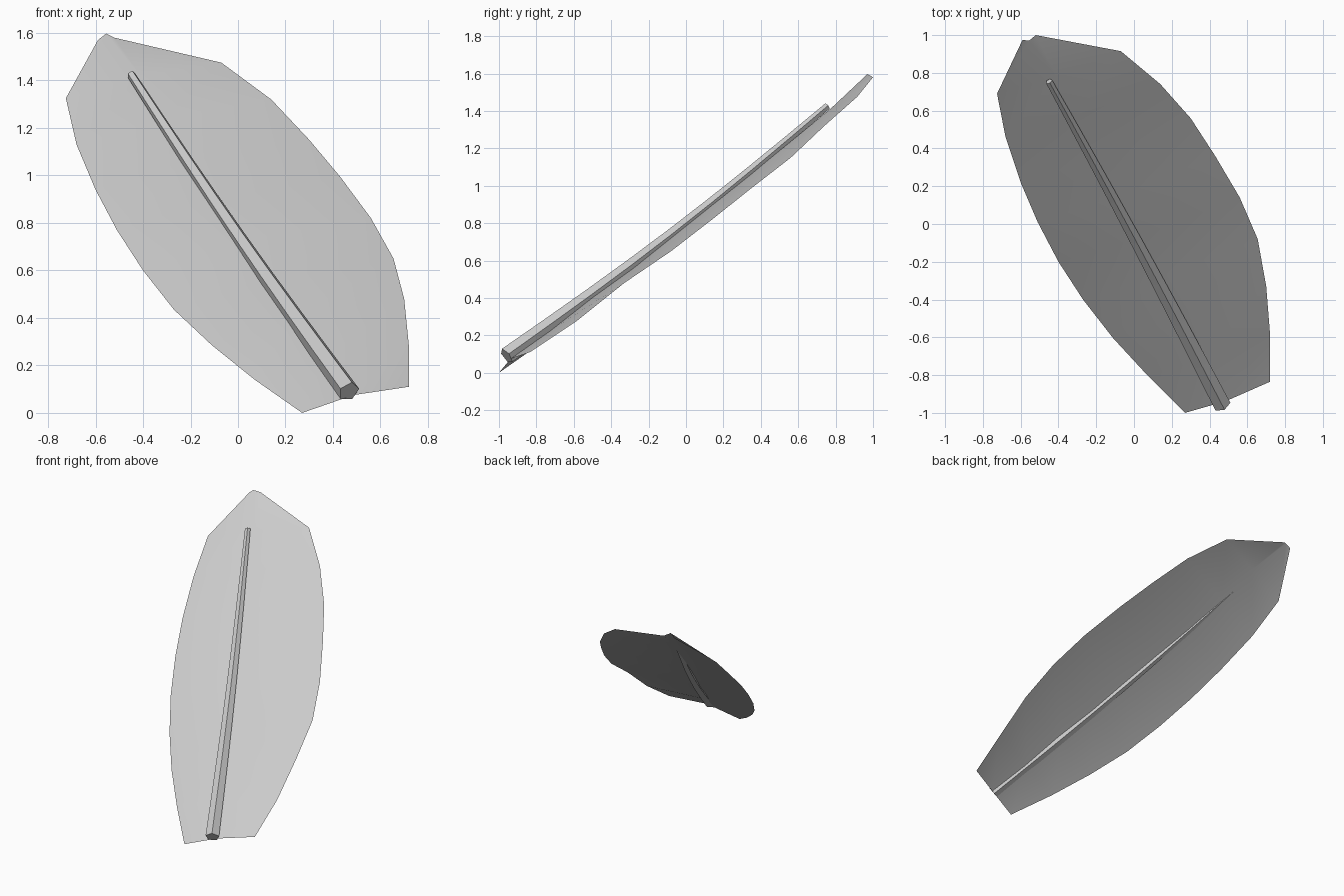
import bpy, bmesh, math
from mathutils import Vector

if "Cube" in bpy.data.objects:
    bpy.data.objects.remove(bpy.data.objects["Cube"], do_unlink=True)

# One plain grey for the whole leaf
grey = bpy.data.materials.new("pale_grey")
grey.use_nodes = True
colour = (0.6, 0.6, 0.6, 1)
grey.diffuse_color = colour
grey.node_tree.nodes["Principled BSDF"].inputs["Base Color"].default_value = colour

# Blade outline, base to tip
left_edge = [(.27, -1, 0), (.07, -.80, .14), (-.11, -.605, .285), (-.27, -.40, .435),
             (-.40, -.20, .60), (-.51, .01, .77), (-.60, .22, .94), (-.68, .46, 1.13),
             (-.725, .69, 1.325), (-.59, .975, 1.57)]
right_edge = [(.72, -.835, .11), (.72, -.58, .28), (.70, -.33, .48), (.655, -.08, .65),
              (.56, .14, .82), (.43, .36, .995), (.30, .56, 1.15), (.14, .74, 1.32),
              (-.07, .915, 1.475), (-.52, 1, 1.58)]
up = Vector((.03, -.6, .8)).normalized()


def finish(name, bm):
    mesh = bpy.data.meshes.new(name)
    bm.to_mesh(mesh)
    bm.free()
    mesh.materials.append(grey)
    obj = bpy.data.objects.new(name, mesh)
    bpy.context.collection.objects.link(obj)
    return obj


def bridge(bm, a, b, closed=False):
    for i in range(len(a) if closed else len(a) - 1):
        j = (i + 1) % len(a)
        bm.faces.new((a[i], a[j], b[j], b[i]))


# Thin blade, raised a little along its middle
bm = bmesh.new()
rows = []
for i, (l, r) in enumerate(zip(left_edge, right_edge)):
    l, r = Vector(l), Vector(r)
    bow = math.sin(math.pi * min(i / 8, 1))
    middle = l.lerp(r, .48 - .08 * bow) + up * (.028 + .012 * bow)
    rows.append([bm.verts.new(p) for p in (l, middle, r)])
for a, b in zip(rows, rows[1:]):
    bridge(bm, a, b)
blade = finish("leaf_blade", bm)
bpy.ops.object.select_all(action="DESELECT")
blade.select_set(True)
bpy.context.view_layer.objects.active = blade
bpy.ops.object.shade_smooth_by_angle(angle=math.radians(30))

# Tapered five-sided midrib with a slight sag
bm = bmesh.new()
start, end = Vector((.467, -.96, .09)), Vector((-.45, .755, 1.425))
axis = (end - start).normalized()
normal = (up - axis * up.dot(axis)).normalized()
across = axis.cross(normal)
rings = []
for i in range(9):
    t = i / 8
    centre = start.lerp(end, t) - normal * .03 * math.sin(math.pi * t)
    radius = .047 - .028 * t
    angles = [math.radians(3 + 72 * k) for k in range(5)]
    rings.append([bm.verts.new(centre + radius * (across * math.cos(a) + normal * math.sin(a)))
                  for a in angles])
for a, b in zip(rings, rings[1:]):
    bridge(bm, a, b, closed=True)
bm.faces.new(rings[0][::-1])
bm.faces.new(rings[-1])
bmesh.ops.recalc_face_normals(bm, faces=bm.faces)
finish("leaf_midrib", bm)
